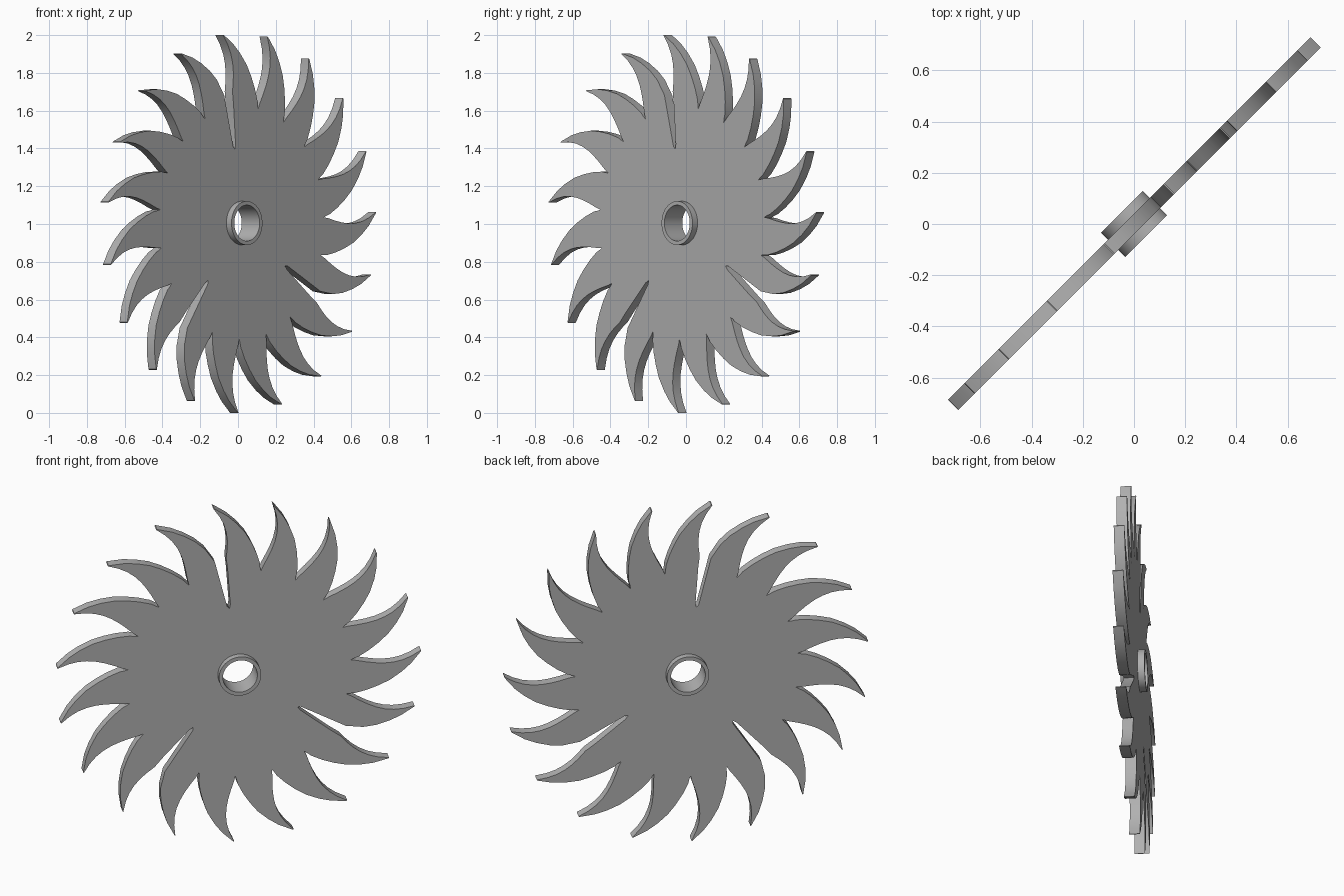
import bpy
from math import radians, cos, sin, pi

if "Cube" in bpy.data.objects:
    bpy.data.objects.remove(bpy.data.objects["Cube"])

TEETH = 19
TIP_ANGLE = -91.6          # angle of the lowest tooth tip, degrees
SLOT_TEETH = {3, 10, 17}   # teeth (anticlockwise from the lowest) followed by a deep slot
CENTRE_Z = 1.005

# Tooth edges as (radius, angle relative to the tip)
CONVEX = [(0.66, -18.0), (0.72, -15.6), (0.78, -13.0), (0.84, -10.3),
          (0.90, -7.0), (0.95, -4.0), (1.005, -0.15)]
CONCAVE = [(1.005, 0.15), (0.95, -1.5), (0.90, -2.6), (0.85, -3.2),
           (0.80, -3.3), (0.75, -2.9), (0.70, -2.1)]
NOTCH = [(0.645, -0.8), (0.615, -0.3), (0.635, 0.4)]
SLOT = [(0.63, -2.2), (0.42, -1.4), (0.395, -0.3), (0.41, 1.2), (0.69, 3.2)]


def polar(r, deg):
    return r * cos(radians(deg)), r * sin(radians(deg))


def circle(r, n=48):
    return [polar(r, 360 * i / n) for i in range(n)]


# Dark grey steel
steel = bpy.data.materials.new("dark_steel")
steel.diffuse_color = (0.44, 0.44, 0.44, 1)
steel.use_nodes = True
steel.node_tree.nodes["Principled BSDF"].inputs["Base Color"].default_value = steel.diffuse_color


def extrude_profile(name, loops, half):
    """Fill flat loops, thicken both ways and stand the result upright at 45 degrees."""
    cu = bpy.data.curves.new(name, 'CURVE')
    cu.dimensions = '2D'
    cu.fill_mode = 'BOTH'
    cu.extrude = half
    for pts in loops:
        sp = cu.splines.new('POLY')
        sp.points.add(len(pts) - 1)
        for p, (x, y) in zip(sp.points, pts):
            p.co = (x, y, 0, 1)
        sp.use_cyclic_u = True
    cu.materials.append(steel)
    ob = bpy.data.objects.new(name, cu)
    bpy.context.collection.objects.link(ob)
    ob.location = (0, 0, CENTRE_Z)
    ob.rotation_euler = (pi / 2, 0, pi / 4)
    bpy.ops.object.select_all(action='DESELECT')
    ob.select_set(True)
    bpy.context.view_layer.objects.active = ob
    bpy.ops.object.convert(target='MESH')
    ob = bpy.context.view_layer.objects.active
    ob.name = name
    bpy.ops.object.shade_smooth_by_angle(angle=radians(30))
    return ob


# Toothed blade: each tooth's convex edge, tip, concave edge, then the gap before the next
outline = []
for k in range(TEETH):
    base = TIP_ANGLE + k * 360 / TEETH
    gap = SLOT if k in SLOT_TEETH else NOTCH
    # a tooth next to a slot loses the root of its convex edge
    convex = CONVEX[2:] if (k - 1) % TEETH in SLOT_TEETH else CONVEX
    for r, a in convex + CONCAVE + gap:
        outline.append(polar(r, base + a))
extrude_profile("toothed_blade", [outline, circle(0.096)], 0.029)

# Hub collar around the bore
extrude_profile("hub_collar", [circle(0.116), circle(0.095)], 0.067)
